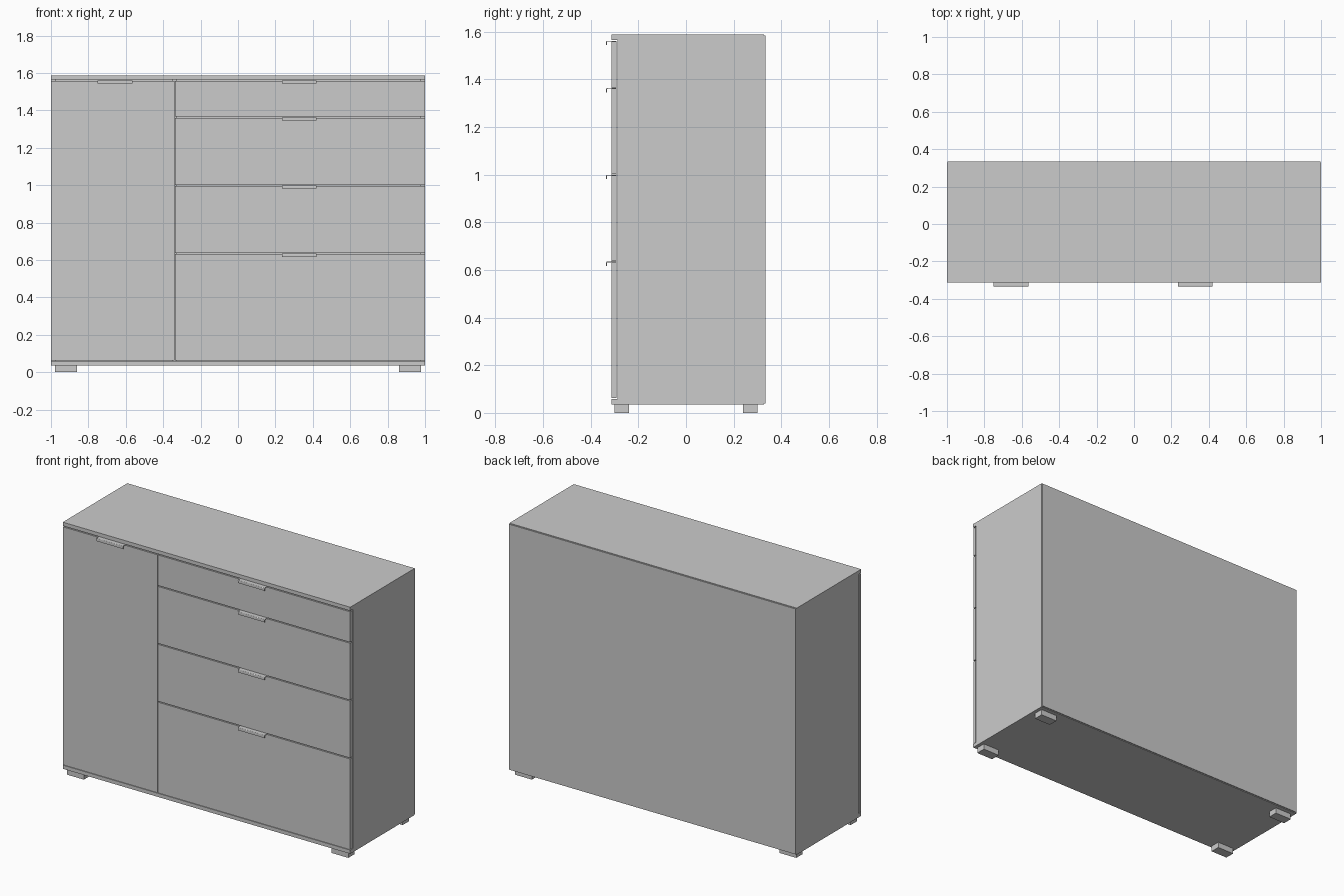
import bpy, bmesh
from math import sin, cos, pi

if "Cube" in bpy.data.objects:
    bpy.data.objects.remove(bpy.data.objects["Cube"])


def box(name, x0, x1, y0, y1, z0, z1):
    bm = bmesh.new()
    bmesh.ops.create_cube(bm, size=1)
    for v in bm.verts:
        v.co = ((x0 + x1) / 2 + v.co.x * (x1 - x0),
                (y0 + y1) / 2 + v.co.y * (y1 - y0),
                (z0 + z1) / 2 + v.co.z * (z1 - z0))
    return finish(name, bm)


def finish(name, bm):
    bmesh.ops.recalc_face_normals(bm, faces=bm.faces)
    me = bpy.data.meshes.new(name)
    bm.to_mesh(me)
    bm.free()
    ob = bpy.data.objects.new(name, me)
    bpy.context.collection.objects.link(ob)
    return ob


FRONT, FACE_BACK, BACK = -0.313, -0.291, 0.328
BOTTOM, FLOOR, CEIL, TOP = 0.036, 0.059, 1.564, 1.587
T, GAP, SPLIT = 0.023, 0.006, -0.338


def handle(name, x0, x1, z):
    # thin lip lying on the panel's top edge, bent down in front
    t, r, y, drop = 0.003, 0.005, -0.335, 0.018
    arc = [(i * pi / 8) for i in range(5)]
    outer = [(y + r - r * sin(a), z - r + r * cos(a)) for a in arc]
    inner = [(y + r - (r - t) * sin(a), z - r + (r - t) * cos(a)) for a in reversed(arc)]
    prof = ([(FACE_BACK, z)] + outer + [(y, z - drop), (y + t, z - drop)]
            + inner + [(FACE_BACK, z - t)])
    bm = bmesh.new()
    f = bm.faces.new([bm.verts.new((x0, py, pz)) for py, pz in prof])
    ext = bmesh.ops.extrude_face_region(bm, geom=[f])
    for v in ext["geom"]:
        if isinstance(v, bmesh.types.BMVert):
            v.co.x = x1
    return finish(name, bm)


# Carcass
box("top_panel", -1, 1, FRONT, BACK, CEIL, TOP)
box("bottom_panel", -1, 1, FRONT, BACK, BOTTOM, FLOOR)
box("left_side", -1, -1 + T, FACE_BACK + 0.004, BACK, FLOOR, CEIL)
box("right_side", 1 - T, 1, FACE_BACK + 0.004, BACK, FLOOR, CEIL)
box("divider", SPLIT - T / 2, SPLIT + T / 2, FACE_BACK + 0.004, BACK, FLOOR, CEIL)
box("back_panel", -0.997, 0.997, BACK, BACK + 0.006, BOTTOM + 0.004, TOP - 0.004)

# Door and drawer fronts, each with a lip handle on its top edge
lines = [CEIL, 1.366, 1.002, 0.638, FLOOR]
box("door", -0.999, SPLIT - 0.002, FRONT, FACE_BACK, FLOOR + 0.003, CEIL - GAP)
handle("door_handle", -0.75, -0.565, CEIL - GAP + 0.003)
for i, (hi, lo) in enumerate(zip(lines, lines[1:]), 1):
    base = lo + 0.003 if lo == FLOOR else lo
    box(f"drawer_front_{i}", SPLIT + 0.002, 0.999, FRONT, FACE_BACK, base, hi - GAP)
    handle(f"drawer_handle_{i}", 0.235, 0.42, hi - GAP + 0.003)

# Feet
for sx, side in ((-1, "left"), (1, "right")):
    for y0, end in ((-0.301, "front"), (0.239, "back")):
        xs = sorted((sx * 0.978, sx * 0.862))
        box(f"{end}_{side}_foot", *xs, y0, y0 + 0.062, 0, BOTTOM)
